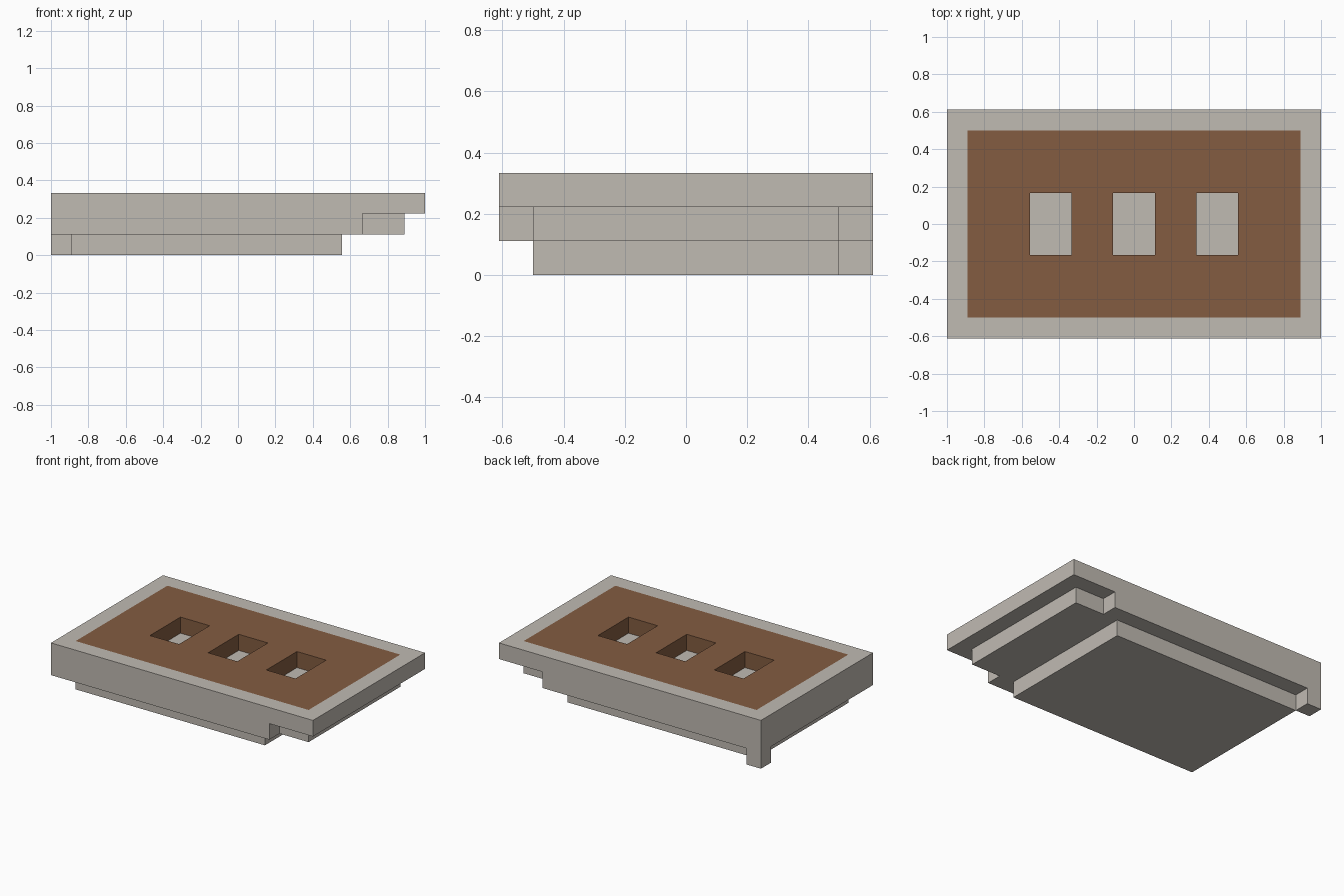
import bpy
import bmesh
from mathutils import Vector

U = 1 / 9  # one module of the design grid

if "Cube" in bpy.data.objects:
    bpy.data.objects.remove(bpy.data.objects["Cube"], do_unlink=True)


def make_material(name, color):
    mat = bpy.data.materials.new(name)
    mat.diffuse_color = color
    mat.use_nodes = True
    for node in mat.node_tree.nodes:
        if node.type == "BSDF_PRINCIPLED":
            node.inputs["Base Color"].default_value = color
    return mat


stone = make_material("pale_stone", (0.527, 0.493, 0.448, 1))
brown = make_material("brown_panel", (0.227, 0.107, 0.053, 1))


def tier(name, xs, ys, level, keep=lambda x, y: True, paint=None):
    """Plan grid of cells, extruded up by one module, in module units."""
    bm = bmesh.new()
    verts = {(x, y): bm.verts.new((x * U, y * U, level * U)) for x in xs for y in ys}
    for x0, x1 in zip(xs, xs[1:]):
        for y0, y1 in zip(ys, ys[1:]):
            if keep((x0 + x1) / 2, (y0 + y1) / 2):
                bm.faces.new([verts[c] for c in ((x0, y0), (x1, y0), (x1, y1), (x0, y1))])
    bmesh.ops.delete(bm, geom=[v for v in bm.verts if not v.link_faces], context="VERTS")
    grown = bmesh.ops.extrude_face_region(bm, geom=bm.faces[:])["geom"]
    lifted = [g for g in grown if isinstance(g, bmesh.types.BMVert)]
    bmesh.ops.translate(bm, verts=lifted, vec=Vector((0, 0, U)))
    bmesh.ops.recalc_face_normals(bm, faces=bm.faces[:])
    if paint:
        for face in bm.faces:
            face.material_index = int(paint(face))
    bmesh.ops.dissolve_limit(bm, angle_limit=0.01, verts=bm.verts[:],
                             edges=bm.edges[:], delimit={"MATERIAL"})
    mesh = bpy.data.meshes.new(name)
    bm.to_mesh(mesh)
    bm.free()
    mesh.materials.append(stone)
    if paint:
        mesh.materials.append(brown)
    obj = bpy.data.objects.new(name, mesh)
    bpy.context.collection.objects.link(obj)
    return obj


def in_opening(x, y):
    return abs(y) < 1.5 and any(abs(x - centre) < 1 for centre in (-4, 0, 4))


def is_panel(face):
    c = face.calc_center_median() / U
    return face.normal.z > -0.5 and abs(c.x) < 7.9 and abs(c.y) < 4.4


# Recessed base and the small post at the back corner
tier("base_slab", [-8, 5], [-4.5, 4.5], 0)
tier("corner_post", [-9, -8], [4.5, 5.5], 0)

# Middle tier, narrowing to a tongue at one end
tier("middle_tier", [-9, 6, 8], [-5.5, -4.5, 4.5, 5.5], 1,
     keep=lambda x, y: x < 6 or abs(y) < 4.5)

# Top slab with the brown panel and three square-cut openings
tier("top_slab", [-9, -8, -5, -3, -1, 1, 3, 5, 8, 9],
     [-5.5, -4.5, -1.5, 1.5, 4.5, 5.5], 2,
     keep=lambda x, y: not in_opening(x, y), paint=is_panel)
